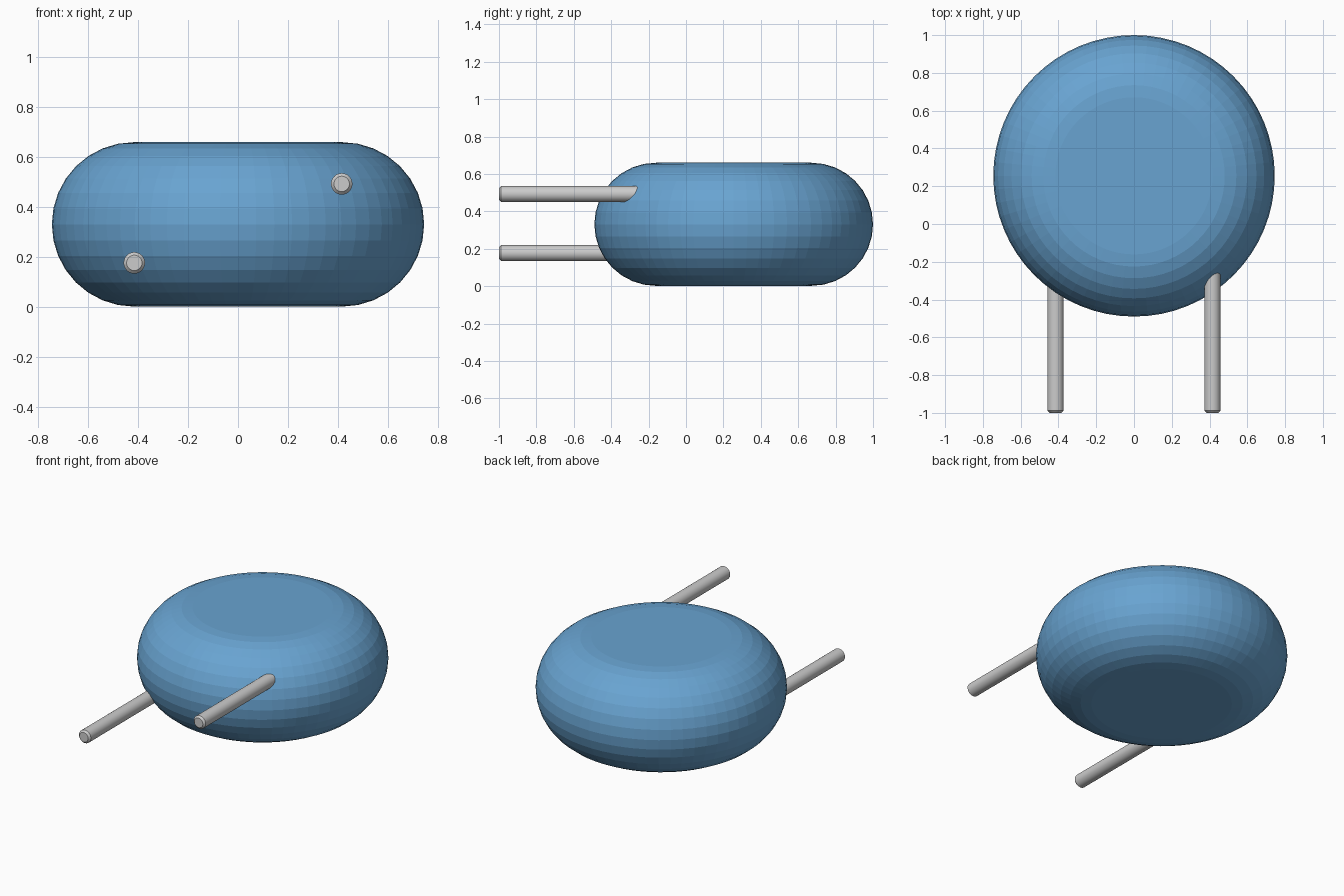
import bpy, bmesh, math
from mathutils import Matrix

if "Cube" in bpy.data.objects:
    bpy.data.objects.remove(bpy.data.objects["Cube"])

CY, CZ = 0.255, 0.331        # disc centre
R, H = 0.745, 0.329          # disc radius, half thickness


def finish(bm, name, colour=None):
    bmesh.ops.remove_doubles(bm, verts=bm.verts, dist=1e-5)
    bmesh.ops.recalc_face_normals(bm, faces=bm.faces)
    mesh = bpy.data.meshes.new(name)
    bm.to_mesh(mesh)
    bm.free()
    obj = bpy.data.objects.new(name, mesh)
    bpy.context.collection.objects.link(obj)
    if colour:
        mat = bpy.data.materials.new(name + "_paint")
        mat.diffuse_color = colour
        mat.use_nodes = True
        mat.node_tree.nodes["Principled BSDF"].inputs["Base Color"].default_value = mat.diffuse_color
        mesh.materials.append(mat)
    return obj


def lathe(profile, steps, name, place, colour=None):
    # Spin an (r, z) profile around z, then move it into place
    bm = bmesh.new()
    vs = [bm.verts.new((r, 0, z)) for r, z in profile]
    es = [bm.edges.new(p) for p in zip(vs, vs[1:])]
    bmesh.ops.spin(bm, geom=vs + es, cent=(0, 0, 0), axis=(0, 0, 1),
                   angle=math.tau, steps=steps, use_duplicate=False)
    bm.transform(place)
    return finish(bm, name, colour)


# Coated disc with a fully rounded rim
rim = [(R - H + H * math.cos(a), H * math.sin(a))
       for a in (math.pi * (i / 16 - 0.5) for i in range(17))]
lathe([(0, -H)] + rim + [(0, H)], 64, "disc_body",
      Matrix.Translation((0, CY, CZ)), (0.14, 0.37, 0.64, 1))

# Two wire leads, offset to opposite faces, with chamfered tips
r, c, length = 0.043, 0.012, 1.0
lead = [(0, 0), (r - c, 0), (r, c), (r, length - c), (r - c, length), (0, length)]
for name, x, z in (("left_lead", -0.415, 0.177), ("right_lead", 0.415, 0.493)):
    place = Matrix.Translation((x, -1, z)) @ Matrix.Rotation(-math.pi / 2, 4, 'X')
    obj = lathe(lead, 24, name, place)
    obj.data.shade_smooth()
    obj.data.set_sharp_from_angle(angle=math.radians(30))
